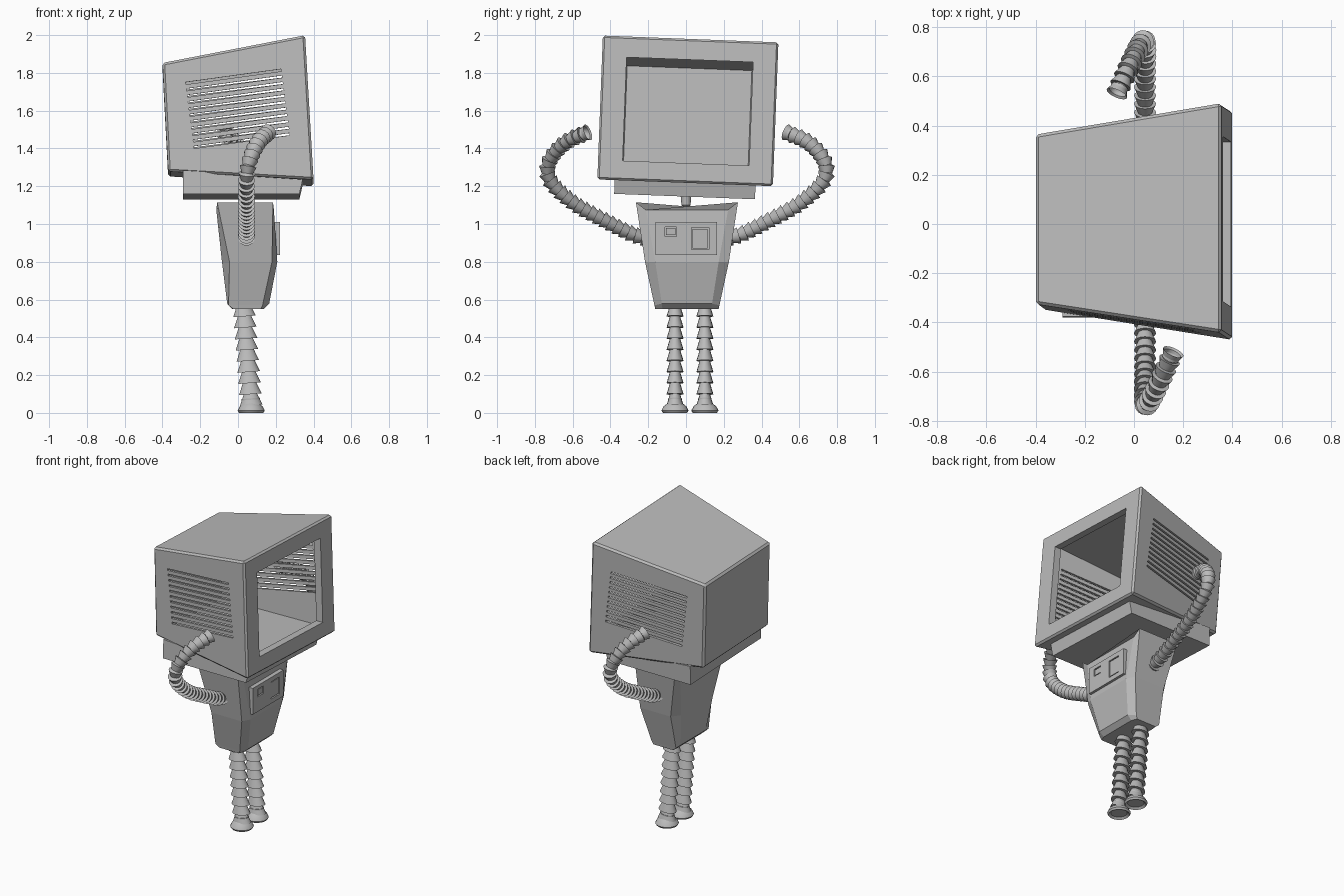
import bpy, bmesh, math
from mathutils import Vector, Matrix

if "Cube" in bpy.data.objects:
    bpy.data.objects.remove(bpy.data.objects["Cube"])

GREY = (0.5, 0.5, 0.5, 1)
mat = bpy.data.materials.new("plain_grey")
mat.use_nodes = True
mat.diffuse_color = GREY
mat.node_tree.nodes["Principled BSDF"].inputs["Base Color"].default_value = GREY


def finish(name, bm, loc=(0, 0, 0), rot=(0, 0, 0)):
    bmesh.ops.recalc_face_normals(bm, faces=bm.faces[:])
    me = bpy.data.meshes.new(name)
    bm.to_mesh(me)
    bm.free()
    ob = bpy.data.objects.new(name, me)
    ob.location, ob.rotation_euler = loc, rot
    bpy.context.collection.objects.link(ob)
    me.materials.append(mat)
    return ob


def loft(bm, rings, caps=True):
    rows = [[bm.verts.new(p) for p in ring] for ring in rings]
    n = len(rows[0])
    for a, b in zip(rows, rows[1:]):
        for i in range(n):
            j = (i + 1) % n
            bm.faces.new((a[i], a[j], b[j], b[i]))
    if caps:
        bm.faces.new(rows[0])
        bm.faces.new(rows[-1])


def wedge(name, back, front, **place):
    """Tapered box; each end is (x low, x high, half width, z low, z high)."""
    rings = []
    for x0, x1, w, z0, z1 in (back, front):
        rings.append([(x0, -w, z0), (x0, w, z0), (x1, w, z1), (x1, -w, z1)])
    bm = bmesh.new()
    loft(bm, rings)
    return finish(name, bm, **place)


def add_box(bm, centre, size):
    m = Matrix.Translation(centre) @ Matrix.Diagonal((*size, 1))
    bmesh.ops.create_cube(bm, size=1, matrix=m)


def apply(ob, kind, **settings):
    mod = ob.modifiers.new(kind.title(), kind)
    for key, value in settings.items():
        setattr(mod, key, value)
    bpy.context.view_layer.objects.active = ob
    bpy.ops.object.modifier_apply(modifier=mod.name)


def cut(ob, cutter):
    bpy.context.view_layer.update()
    apply(ob, "BOOLEAN", operation="DIFFERENCE", solver="EXACT", object=cutter)
    bpy.data.objects.remove(cutter)


# Head: hollow tapered casing, rolled slightly to one side
HEAD = dict(loc=(0, 0.01, 1.6), rot=(math.radians(-2.2), 0, 0))
head = wedge("head_casing", (-0.37, -0.40, 0.345, -0.335, 0.24),
             (0.40, 0.355, 0.467, -0.383, 0.382), **HEAD)
apply(head, "BEVEL", width=0.012, segments=1)
cut(head, wedge("cavity", (-0.35, -0.38, 0.33, -0.315, 0.225),
                (0.35, 0.31, 0.445, -0.36, 0.355), **HEAD))
cut(head, wedge("opening", (0.25, 0.25, 0.335, -0.278, 0.27),
                (0.5, 0.5, 0.335, -0.278, 0.27), **HEAD))

# Side vents: eleven slanted slots through both side walls
bm = bmesh.new()
for i in range(-5, 6):
    add_box(bm, (0, 0, i * 0.0342), (0.51, 1.4, 0.012))
cut(head, finish("vents", bm, (0, 0, 1.595), (HEAD["rot"][0], math.radians(-7.5), 0)))

# Plinth under the head, and neck
wedge("head_plinth", (-0.29, -0.29, 0.373, -0.455, -0.33),
      (0.325, 0.345, 0.373, -0.455, -0.37), **HEAD)
bm = bmesh.new()
rings = []
for r, z in ((0.014, 1.04), (0.014, 1.09), (0.024, 1.10), (0.03, 1.17)):
    rings.append([(0.045 + r * math.cos(a), r * math.sin(a), z)
                  for a in (k * math.tau / 12 for k in range(12))])
loft(bm, rings)
finish("neck", bm)

# Torso: chamfered tapering block with raised shoulders
def torso_ring(z, z_side, xb, xf, w, sb, sf, w_side):
    half = [(xf, w, z), (sf, w_side, z_side), (sb, w_side, z_side), (xb, w, z)]
    return half + [(x, -y, h) for x, y, h in reversed(half)]

bm = bmesh.new()
loft(bm, [torso_ring(0.55, 0.55, -0.03, 0.135, 0.13, -0.025, 0.12, 0.168),
          torso_ring(0.578, 0.57, -0.057, 0.165, 0.133, -0.05, 0.13, 0.172),
          torso_ring(0.80, 0.80, -0.085, 0.208, 0.168, -0.045, 0.18, 0.222),
          torso_ring(1.075, 1.115, -0.115, 0.19, 0.218, -0.11, 0.185, 0.27)])
finish("torso", bm, (0, 0.005, 0))

# Chest panel with two framed recesses
bm = bmesh.new()
add_box(bm, (0.2, 0.002, 0.923), (0.045, 0.325, 0.175))
panel = finish("chest_panel", bm)
RECESSES = (((0.222, -0.08, 0.96), (0.02, 0.062, 0.05)),
            ((0.222, 0.075, 0.923), (0.02, 0.092, 0.115)))
for centre, size in RECESSES:
    bm = bmesh.new()
    add_box(bm, centre, size)
    cut(panel, finish("recess", bm))
    bm = bmesh.new()
    add_box(bm, (0.213, *centre[1:]), (0.014, size[1] - 0.012, size[2] - 0.012))
    finish("panel_button", bm)


# Limbs: stacked flared cuffs swept along a smooth path
def smooth_path(pts, count):
    p = [Vector(q) for q in pts]
    p = [2 * p[0] - p[1]] + p + [2 * p[-1] - p[-2]]
    dense = []
    for a, b, c, d in zip(p, p[1:], p[2:], p[3:]):
        for t in (k / 30 for k in range(30)):
            dense.append(0.5 * (2 * b + (c - a) * t + (2 * a - 5 * b + 4 * c - d) * t * t
                                + (3 * b - a - 3 * c + d) * t ** 3))
    dense.append(p[-2])
    lengths = [0]
    for a, b in zip(dense, dense[1:]):
        lengths.append(lengths[-1] + (b - a).length)
    out, k = [], 0
    for i in range(count + 1):
        goal = lengths[-1] * i / count
        while k < len(dense) - 2 and lengths[k + 1] < goal:
            k += 1
        out.append(dense[k].lerp(dense[k + 1], (goal - lengths[k]) / (lengths[k + 1] - lengths[k])))
    return out


def cuffs(name, pts, count, r0, r1, squash=1.0):
    path = smooth_path(pts, count)
    prev = Vector((0, 0, 1))
    quat = prev.rotation_difference(path[1] - path[0])
    prev = (path[1] - path[0]).normalized()
    rings = []
    for a, b in zip(path, path[1:]):
        tangent = (b - a).normalized()
        quat = prev.rotation_difference(tangent) @ quat
        prev = tangent
        for pos, r in ((a, r0), (b, r1)):
            rings.append([pos + quat @ Vector((r * math.cos(t), squash * r * math.sin(t), 0))
                          for t in (k * math.tau / 16 for k in range(16))])
    # Hollow mouth of the last cuff
    rings.append([a.lerp(v, 0.8) for v in rings[-1]])
    rings.append([v - prev * 0.025 for v in rings[-1]])
    bm = bmesh.new()
    loft(bm, rings)
    return shade(finish(name, bm))


def shade(ob):
    bpy.ops.object.select_all(action="DESELECT")
    ob.select_set(True)
    bpy.context.view_layer.objects.active = ob
    bpy.ops.object.shade_smooth_by_angle(angle=math.radians(35))
    return ob


# Arms: the second is the first turned half way round the torso
ARM = [(0, 0.20, 0.92), (0, 0.29, 0.945), (0, 0.42, 1.01), (0, 0.60, 1.11),
       (0, 0.725, 1.23), (0.015, 0.73, 1.33), (0.06, 0.645, 1.43), (0.115, 0.525, 1.485)]
for name, s in (("right_arm", -1), ("left_arm", 1)):
    cuffs(name, [(0.045 - s * x, s * y + 0.005, z) for x, y, z in ARM], 26, 0.029, 0.045)

# Legs and domed feet
for name, y in (("right", -0.058), ("left", 0.1)):
    cuffs(name + "_leg", [(0.03, y, 0.57), (0.05, y, 0.3), (0.07, y, 0.04)], 9, 0.036, 0.06, 0.75)
    bm = bmesh.new()
    rings = []
    for r, z in ((0.05, 0.012), (0.064, 0.0), (0.072, 0.012), (0.06, 0.035), (0.038, 0.052)):
        rings.append([(0.07 + r * math.cos(t), y + r * math.sin(t), z)
                      for t in (k * math.tau / 20 for k in range(20))])
    loft(bm, rings)
    shade(finish(name + "_foot", bm))
